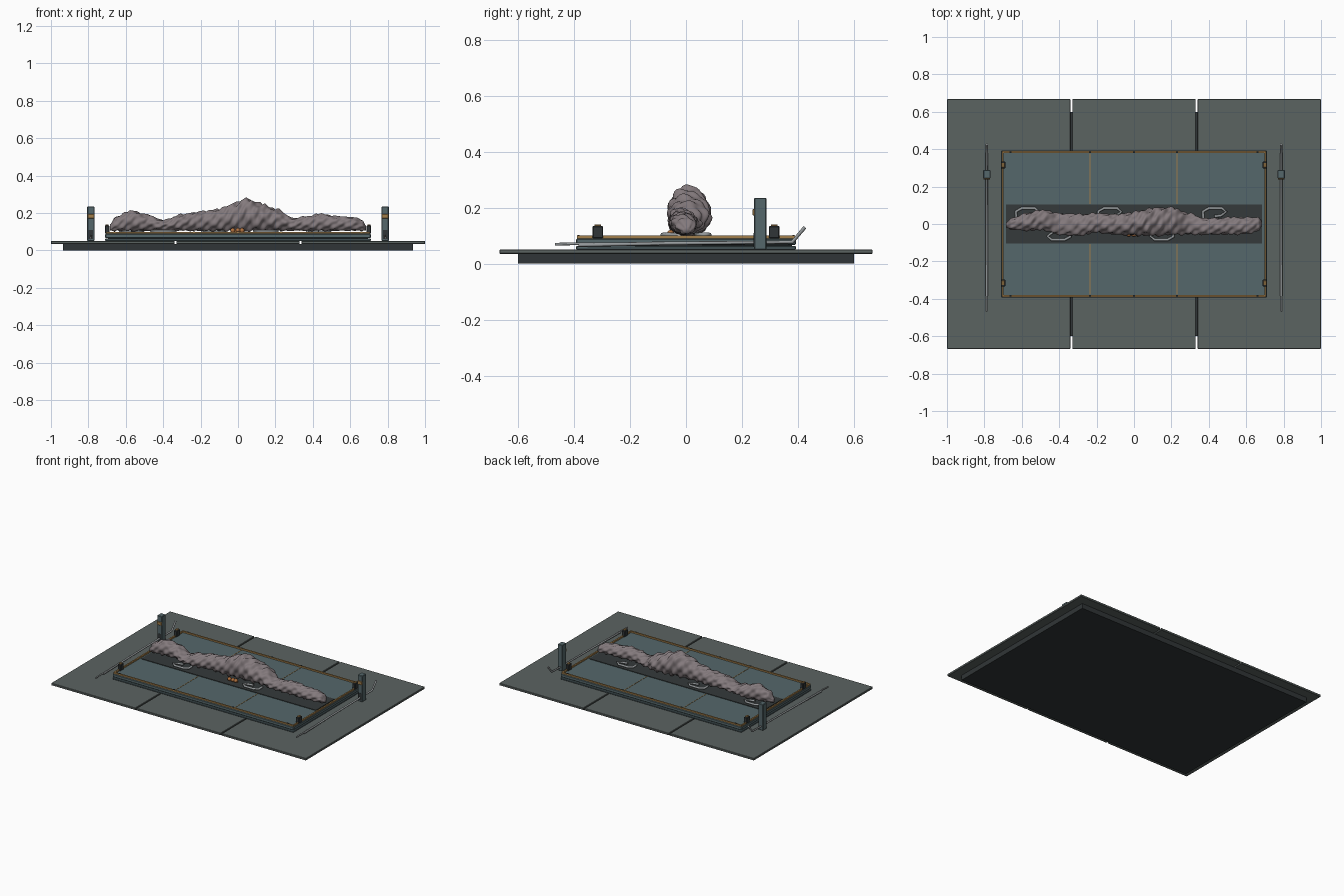
import bpy, math, random
from math import sin, cos, pi

if "Cube" in bpy.data.objects:
    bpy.data.objects.remove(bpy.data.objects["Cube"])
random.seed(4)

def mat(name, c):
    m = bpy.data.materials.new(name)
    m.diffuse_color = (*c, 1)
    m.use_nodes = True
    m.node_tree.nodes["Principled BSDF"].inputs["Base Color"].default_value = m.diffuse_color
    return m

PLATE = mat("deck_grey", (0.105, 0.125, 0.12))
DARK = mat("dark_metal", (0.03, 0.036, 0.038))
TEAL = mat("blue_grey_metal", (0.09, 0.135, 0.145))
STRIP = mat("recess_dark", (0.035, 0.042, 0.043))
GOLD = mat("brass", (0.36, 0.21, 0.07))
COPPER = mat("copper", (0.45, 0.17, 0.05))
STEEL = mat("steel", (0.30, 0.32, 0.33))
ASH = mat("mauve_grey", (0.23, 0.195, 0.205))

def box(name, x, y, z, m, bevel=0):
    """Box from (min, max) pairs."""
    bpy.ops.mesh.primitive_cube_add(size=1, location=[(a + b) / 2 for a, b in (x, y, z)])
    o = bpy.context.object
    o.name = name
    o.scale = [b - a for a, b in (x, y, z)]
    bpy.ops.object.transform_apply(location=False, rotation=False)
    o.data.materials.append(m)
    if bevel:
        b = o.modifiers.new("bevel", 'BEVEL')
        b.width, b.segments = bevel, 1
    return o

def tube(name, pts, r, m, sides=2):
    c = bpy.data.curves.new(name, 'CURVE')
    c.dimensions = '3D'
    c.bevel_depth, c.bevel_resolution, c.use_fill_caps = r, sides, True
    s = c.splines.new('POLY')
    s.points.add(len(pts) - 1)
    for p, q in zip(s.points, pts):
        p.co = (*q, 1)
    o = bpy.data.objects.new(name, c)
    bpy.context.collection.objects.link(o)
    c.materials.append(m)
    return o

def lerp(table, x):
    for (x0, *a), (x1, *b) in zip(table, table[1:]):
        if x <= x1:
            t = (x - x0) / (x1 - x0)
            t = t * t * (3 - 2 * t)
            return [p + (q - p) * t for p, q in zip(a, b)]
    return table[-1][1:]

# foundation and three deck plates
box("foundation", (-.935, .935), (-.6, .6), (0, .035), DARK)
for i, (a, b) in enumerate([(-1, -.339), (-.33, .33), (.339, 1)]):
    box(f"deck_plate_{i}", (a, b), (-.667, .667), (.035, .05), PLATE, .002)

# layered bed with recess strip
box("bed_lower", (-.71, .71), (-.393, .393), (.05, .063), TEAL, .003)
box("bed_core", (-.695, .695), (-.378, .378), (.06, .07), DARK)
box("bed_upper", (-.71, .71), (-.393, .393), (.066, .09), TEAL, .004)
box("recess_strip", (-.685, .685), (-.105, .105), (.088, .094), STRIP)
for x in (-.235, .23):
    for s in (-1, 1):
        box("bed_seam", (x - .002, x + .002), sorted((s * .106, s * .378)), (.089, .0915), GOLD)

# brass rim with rivets
for s in (-1, 1):
    box("rim_long", (-.706, .706), sorted((s * .379, s * .389)), (.09, .1), GOLD)
    box("rim_short", sorted((s * .697, s * .707)), (-.379, .379), (.09, .1), GOLD)
    for x in (-.66, -.235, 0, .23, .66):
        box("rim_rivet", (x - .006, x + .006), (s * .384 - .004, s * .384 + .004), (.098, .1025), DARK)

# corner clamps, posts and side rods on both sides
for s in (-1, 1):
    for y in (-.315, .315):
        box("clamp", (s * .7 - .012, s * .7 + .012), (y - .019, y + .019), (.09, .134), DARK, .003)
        box("clamp_cap", (s * .7 - .008, s * .7 + .008), (y - .012, y + .012), (.133, .14), GOLD, .002)
    X = s * .787
    box("post", (X - .019, X + .019), (.243, .288), (.05, .235), TEAL, .003)
    box("post_badge", (X - .018, X + .018), (.238, .246), (.172, .195), GOLD, .002)
    box("post_foot", (X - .012, X + .012), (.241, .246), (.06, .11), DARK)
    tube("side_rod", [(X, -.385, .066), (X, -.1, .072), (X, .38, .077), (X, .425, .13)], .0065, STEEL)
    tube("rod_handle", [(X, -.468, .069), (X, -.4, .071), (X, -.2, .071)], .005, STEEL)

# twisted lumpy ridge: x, centre y, half width, top z
PROFILE = [(-.685, -.005, .012, .135), (-.655, 0, .03, .178), (-.57, .012, .046, .21), (-.49, .022, .052, .19),
           (-.4, 0, .055, .16), (-.3, -.005, .056, .19), (-.2, .006, .05, .205), (-.1, -.002, .052, .218),
           (-.02, 0, .058, .25), (.05, .008, .066, .273), (.12, .012, .073, .248), (.2, .016, .07, .22),
           (.3, 0, .054, .17), (.38, -.014, .042, .182), (.44, -.012, .042, .193), (.53, -.01, .045, .18),
           (.62, -.008, .042, .175), (.665, 0, .035, .16), (.685, .003, .012, .13)]
NX, NT = 260, 44
verts, faces = [], []
for i in range(NX + 1):
    x = -.685 + 1.37 * i / NX
    cy, hw, top = lerp(PROFILE, x)
    hz = (top - .105) / 2
    for j in range(NT):
        t = 2 * pi * j / NT
        k = 1 + .075 * sin(6 * t + 105 * x) + .05 * sin(5 * t - 61 * x + 1) + .03 * sin(3 * t + 190 * x)
        verts.append((x, cy + hw * k * cos(t), max(.098, .107 + hz + hz * k * sin(t))))
for i in range(NX):
    for j in range(NT):
        n = (j + 1) % NT
        faces.append((i * NT + j, i * NT + n, (i + 1) * NT + n, (i + 1) * NT + j))
faces.append(tuple(reversed(range(NT))))
faces.append(tuple(range(NX * NT, NX * NT + NT)))
me = bpy.data.meshes.new("twisted_ridge")
me.from_pydata(verts, [], [f[::-1] for f in faces])
me.materials.append(ASH)
for p in me.polygons:
    p.use_smooth = True
bpy.context.collection.objects.link(bpy.data.objects.new("twisted_ridge", me))

# bent restraint hooks lying beside the ridge
for x, s in [(-.57, 1), (-.13, 1), (.43, 1), (-.4, -1), (.15, -1)]:
    pts = [(-.06, .03), (-.06, .068), (-.03, .084), (.04, .084), (.062, .065), (.035, .045), (0, .04)]
    if s < 0:
        pts = [(-px, py) for px, py in pts]
    tube("restraint_hook", [(x + px, s * py, .103) for px, py in pts], .0075, STEEL)

# small copper coupling at the centre front
for x in (-.028, 0, .022):
    bpy.ops.mesh.primitive_uv_sphere_add(segments=12, ring_count=8, radius=.013, location=(x, -.055, .107))
    o = bpy.context.object
    o.name = "copper_knob"
    o.data.materials.append(COPPER)
    bpy.ops.object.shade_smooth_by_angle()
tube("copper_bar", [(-.04, -.055, .103), (.035, -.055, .103)], .007, COPPER)
